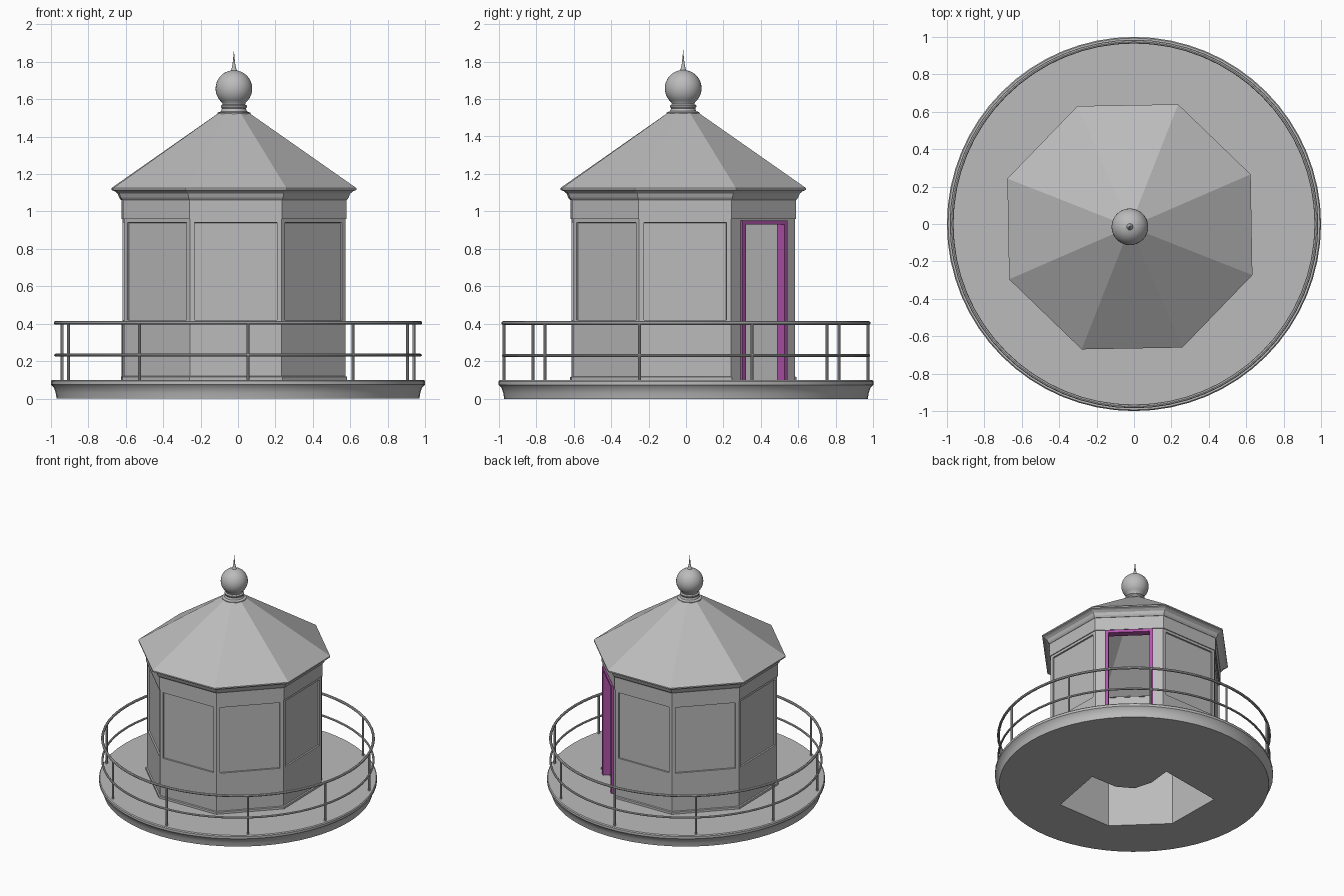
import bpy, bmesh, math
from mathutils import Vector, Matrix

if "Cube" in bpy.data.objects:
    bpy.data.objects.remove(bpy.data.objects["Cube"])

CENTRE = Vector((-0.022, -0.015, 0))   # the room sits slightly off the deck centre
TWIST = math.radians(1)
OCT = math.radians(22.5) + TWIST
DOOR = math.radians(45) + TWIST


def material(name, rgb):
    m = bpy.data.materials.new(name)
    m.use_nodes = True
    m.diffuse_color = (*rgb, 1)
    m.node_tree.nodes["Principled BSDF"].inputs["Base Color"].default_value = (*rgb, 1)
    return m


GREY = material("painted_grey", (0.5, 0.5, 0.5))
PURPLE = material("door_purple", (0.44, 0.09, 0.41))


def finish(bm, name, mat, smooth=False):
    me = bpy.data.meshes.new(name)
    bm.to_mesh(me)
    bm.free()
    ob = bpy.data.objects.new(name, me)
    bpy.context.collection.objects.link(ob)
    me.materials.append(mat)
    if smooth:
        smooth_object(ob)
    return ob


def smooth_object(ob):
    bpy.ops.object.select_all(action='DESELECT')
    ob.select_set(True)
    bpy.context.view_layer.objects.active = ob
    bpy.ops.object.shade_smooth_by_angle(angle=math.radians(35))


def ring(r, z, n, start=0.0, centre=Vector()):
    return [centre + Vector((r * math.cos(start + math.tau * i / n),
                             r * math.sin(start + math.tau * i / n), z)) for i in range(n)]


def lathe(profile, n, start=0.0, centre=Vector(), closed=False):
    bm = bmesh.new()
    rows = [[bm.verts.new(p) for p in ring(r, z, n, start, centre)] for r, z in profile]
    pairs = list(zip(rows, rows[1:]))
    if closed:
        pairs.append((rows[-1], rows[0]))
    for a, b in pairs:
        for i in range(n):
            j = (i + 1) % n
            bm.faces.new((a[i], a[j], b[j], b[i]))
    bmesh.ops.remove_doubles(bm, verts=bm.verts, dist=1e-5)
    bm.normal_update()
    return bm


def holed_plate(name, outer, hole, up):
    bm = bmesh.new()
    for loop in (outer, hole):
        vs = [bm.verts.new(p) for p in loop]
        for a, b in zip(vs, vs[1:] + vs[:1]):
            bm.edges.new((a, b))
    bmesh.ops.triangle_fill(bm, edges=bm.edges[:], use_beauty=True, normal=(0, 0, up))
    bm.normal_update()
    bmesh.ops.reverse_faces(bm, faces=[f for f in bm.faces if f.normal.z * up < 0])
    return finish(bm, name, GREY)


def box(name, size, loc, mat):
    # x runs along the door wall, y points out of it
    bm = bmesh.new()
    bmesh.ops.create_cube(bm, size=1)
    place = Matrix.Translation(CENTRE) @ Matrix.Rotation(DOOR - math.pi / 2, 4, 'Z')
    bm.transform(place @ Matrix.Translation(loc) @ Matrix.Diagonal((*size, 1)))
    return finish(bm, name, mat)


# Round deck: moulded edge, walking surface and underside with a stair opening
finish(lathe([(0.97, 0), (0.975, 0.03), (0.985, 0.06), (1, 0.075), (1, 0.093), (0.994, 0.1)], 64),
       "deck_edge", GREY, True)
holed_plate("deck_top", ring(0.994, 0.1, 64), ring(0.62, 0.1, 8, OCT, CENTRE), 1)
far_corners = ring(0.6, 0, 8, OCT, CENTRE)[3:7]
near_corners = [Vector(p) for p in ((0.30, -0.11, 0), (0.08, -0.11, 0), (-0.04, -0.04, 0),
                                    (-0.08, 0.1, 0), (-0.06, 0.29, 0))]
holed_plate("deck_underside", ring(0.97, 0, 64), far_corners + near_corners, -1)

# Eight-sided wall with recessed window panels
bm = lathe([(0.603, 0.001), (0.64, 0.001), (0.64, 0.395), (0.64, 0.965), (0.64, 1.07), (0.603, 1.07)],
           8, OCT, CENTRE, closed=True)
out = Vector((math.cos(DOOR), math.sin(DOOR), 0))
panels = []
for f in bm.faces:
    c = f.calc_center_median()
    side = (c - CENTRE).to_2d().normalized()
    if 0.5 < c.z < 0.8 and (c - CENTRE).to_2d().length > 0.575 and side.dot(out.to_2d()) < 0.9:
        panels.append(f)
bmesh.ops.inset_individual(bm, faces=panels, thickness=0.035, depth=0)
bmesh.ops.inset_individual(bm, faces=panels, thickness=0.001, depth=-0.012)
bmesh.ops.recalc_face_normals(bm, faces=bm.faces)
wall = finish(bm, "room_wall", GREY)

# Doorway cut through the wall
cutter = box("doorway_cutter", (0.32, 0.3, 0.84), (0, 0.58, 0.52), GREY)
cutter.hide_render = True
mod = wall.modifiers.new("doorway", 'BOOLEAN')
mod.operation = 'DIFFERENCE'
mod.solver = 'EXACT'
mod.object = cutter
bpy.context.view_layer.objects.active = wall
bpy.ops.object.modifier_apply(modifier=mod.name)
bpy.data.objects.remove(cutter)

# Door frame
for side, s in (("left", 1), ("right", -1)):
    box(f"door_jamb_{side}", (0.025, 0.055, 0.85), (s * 0.16, 0.58, 0.525), PURPLE)
box("door_head", (0.345, 0.055, 0.022), (0, 0.58, 0.942), PURPLE)

# Baseboard on every side but the door side
bm = lathe([(0.638, 0.1), (0.65, 0.1), (0.65, 0.116), (0.638, 0.12)], 8, OCT, CENTRE)
door_side = [f for f in bm.faces
             if (f.calc_center_median() - CENTRE).to_2d().normalized().dot(out.to_2d()) > 0.9]
bmesh.ops.delete(bm, geom=door_side, context='FACES')
finish(bm, "baseboard", GREY)

# Frieze band, cornice and pitched roof
finish(lathe([(0.638, 0.96), (0.647, 0.96), (0.647, 1.065), (0.638, 1.065)], 8, OCT, CENTRE),
       "frieze", GREY)
finish(lathe([(0.60, 1.062), (0.65, 1.062), (0.66, 1.075), (0.668, 1.095), (0.685, 1.108),
              (0.704, 1.115), (0.704, 1.125), (0.09, 1.525), (0, 1.525)], 8, OCT, CENTRE),
      "roof", GREY)

# Finial: collar, ball and spike
ball = [(0.098 * math.cos(math.radians(a)), 1.657 + 0.098 * math.sin(math.radians(a)))
        for a in range(-50, 81, 10)]
collar = [(0.088, 1.505), (0.088, 1.528), (0.07, 1.535), (0.064, 1.55), (0.07, 1.558),
          (0.07, 1.566), (0.06, 1.572)]
spike = [(0.012, 1.765), (0.007, 1.79), (0.003, 1.83), (0, 1.865)]
finish(lathe(collar + ball + spike, 32, 0, CENTRE), "finial", GREY, True)

# Railing: two hoops on ten posts
for name, z, r in (("top_rail", 0.405, 0.010), ("middle_rail", 0.232, 0.008)):
    bpy.ops.mesh.primitive_torus_add(major_radius=0.975, minor_radius=r, major_segments=64,
                                     minor_segments=8, location=(0, 0, z))
    ob = bpy.context.object
    ob.name = name
    ob.data.materials.append(GREY)
    smooth_object(ob)
for i, p in enumerate(ring(0.972, 0.25, 10, math.radians(-86.8))):
    bpy.ops.mesh.primitive_cylinder_add(vertices=8, radius=0.008, depth=0.31, location=p)
    ob = bpy.context.object
    ob.name = f"rail_post_{i + 1}"
    ob.data.materials.append(GREY)
    smooth_object(ob)
